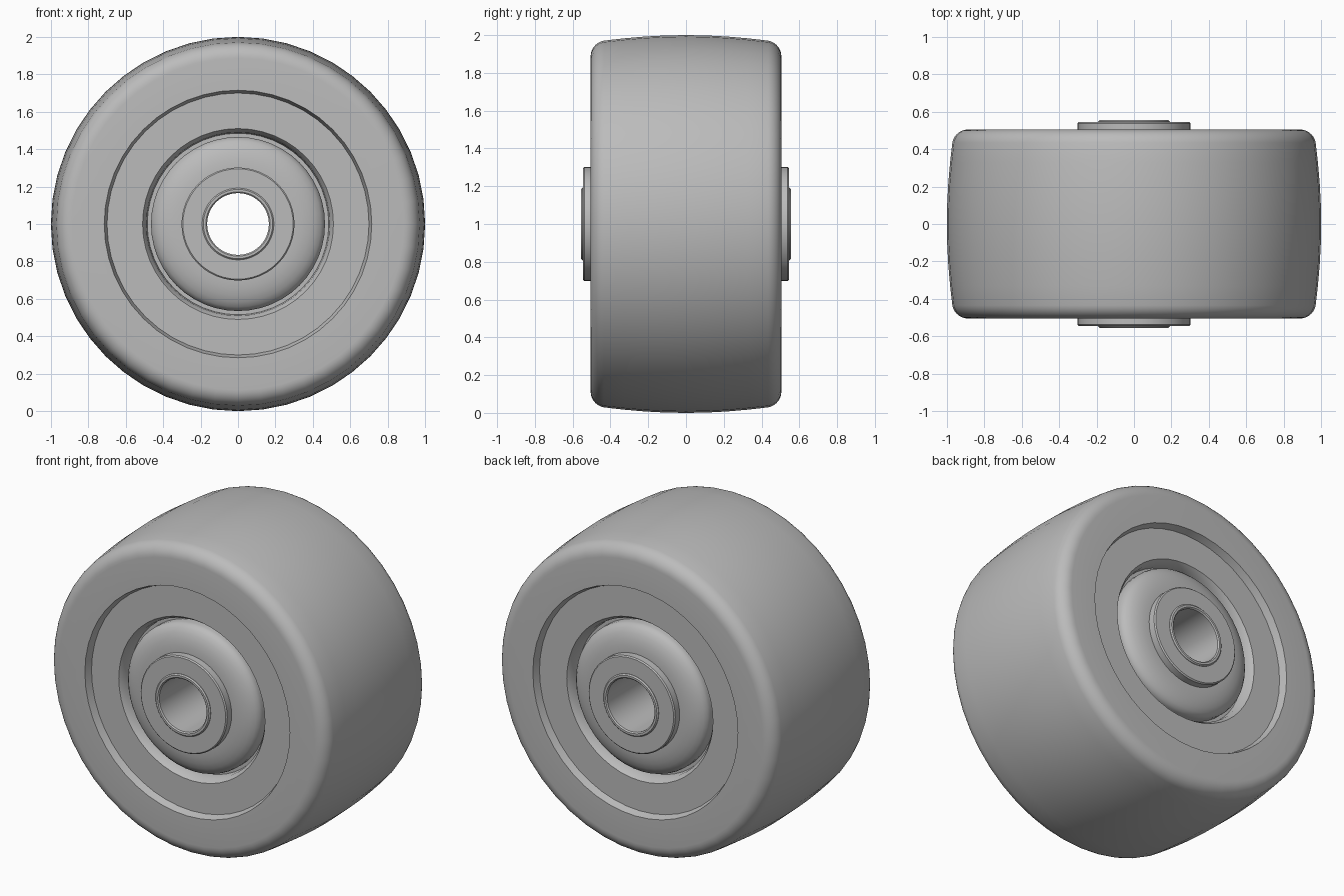
import bpy, bmesh, math
from mathutils import Matrix, Vector

if "Cube" in bpy.data.objects:
    bpy.data.objects.remove(bpy.data.objects["Cube"], do_unlink=True)

grey = bpy.data.materials.new("plain_grey")
grey.use_nodes = True
colour = (0.5, 0.5, 0.5, 1)
grey.diffuse_color = colour
bsdf = grey.node_tree.nodes["Principled BSDF"]
bsdf.inputs["Base Color"].default_value = colour
bsdf.inputs["Roughness"].default_value = 0.6


def arc(r, y, radius, start, end, steps):
    """Points (radius from axle, y) along a circular arc, angles in degrees."""
    angles = [math.radians(start + (end - start) * i / steps) for i in range(steps + 1)]
    return [(r + radius * math.cos(a), y + radius * math.sin(a)) for a in angles]


def turned(name, front, segments=48):
    """Revolve a front half profile and its mirrored back half about the axle."""
    profile = front + [(r, -y) for r, y in reversed(front) if abs(y) > 1e-4]
    bm = bmesh.new()
    rings = []
    for i in range(segments):
        turn = Matrix.Rotation(math.tau * i / segments, 3, 'Y')
        rings.append([bm.verts.new(turn @ Vector((0, y, r))) for r, y in profile])
    n = len(profile)
    for i, ring in enumerate(rings):
        following = rings[(i + 1) % segments]
        for j in range(n):
            k = (j + 1) % n
            bm.faces.new((ring[j], ring[k], following[k], following[j]))
    bmesh.ops.recalc_face_normals(bm, faces=bm.faces)
    mesh = bpy.data.meshes.new(name)
    bm.to_mesh(mesh)
    bm.free()
    mesh.materials.append(grey)
    obj = bpy.data.objects.new(name, mesh)
    bpy.context.collection.objects.link(obj)
    obj.location.z = 1
    bpy.ops.object.select_all(action='DESELECT')
    obj.select_set(True)
    bpy.context.view_layer.objects.active = obj
    bpy.ops.object.shade_smooth_by_angle(angle=math.radians(30))
    return obj


# Tread with rounded shoulders and crown, stepped side faces, central recess
shoulder = arc(0.887, -0.42, 0.085, -90, -10, 7)
crown = [(1 - 0.028 * (y / 0.42) ** 2, y) for y in (-0.33, -0.22, -0.11, 0)]
recess = [(0.40, -0.38), (0.485, -0.38), (0.49, -0.43), (0.51, -0.46),
          (0.70, -0.46), (0.715, -0.505)]
turned("wheel_body", recess + shoulder + crown)

# Domed bearing housing
dome = [(0.30 + 0.165 * math.sin(a), -0.42 - 0.075 * math.cos(a))
        for a in (math.radians(15 * i) for i in range(7))]
turned("bearing_housing", [(0.18, -0.495)] + dome + [(0.465, -0.36)])

# Flat collar on each side of the hub
turned("hub_collar", [(0.18, -0.545), (0.295, -0.545), (0.302, -0.538), (0.302, -0.48)])

# Hollow axle sleeve through the hub
turned("axle_sleeve", [(0.165, -0.548), (0.172, -0.555), (0.185, -0.555), (0.192, -0.548)])
